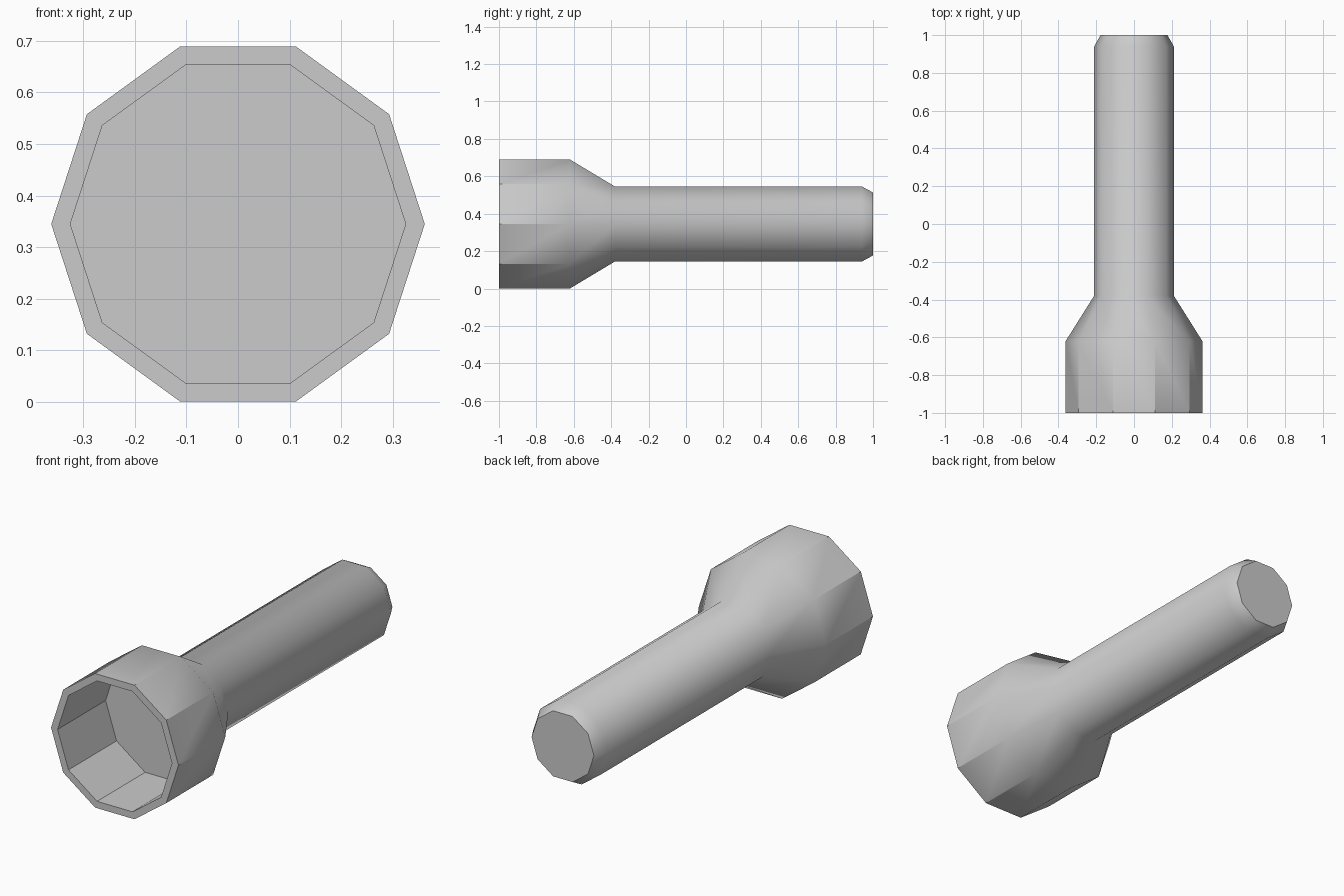
import bpy, bmesh, math

cube = bpy.data.objects.get("Cube")
if cube:
    bpy.data.objects.remove(cube)

SIDES = 10
CENTRE_Z = 0.345

grey = bpy.data.materials.new("plain grey")
grey.use_nodes = True
colour = (0.6, 0.6, 0.6, 1)
grey.diffuse_color = colour
grey.node_tree.nodes["Principled BSDF"].inputs["Base Color"].default_value = colour


def lathe(name, profile):
    """Closed ten-sided turning of (radius, y) rings along the y axis."""
    bm = bmesh.new()
    rings = []
    for radius, y in profile:
        angles = [math.tau * i / SIDES for i in range(SIDES)]
        rings.append([bm.verts.new((radius * math.cos(a), y, CENTRE_Z + radius * math.sin(a)))
                      for a in angles])
    for a, b in zip(rings, rings[1:]):
        for i in range(SIDES):
            j = (i + 1) % SIDES
            bm.faces.new((a[i], a[j], b[j], b[i]))
    bm.faces.new(rings[0])
    bm.faces.new(rings[-1])
    bmesh.ops.recalc_face_normals(bm, faces=bm.faces)
    mesh = bpy.data.meshes.new(name)
    bm.to_mesh(mesh)
    bm.free()
    mesh.materials.append(grey)
    obj = bpy.data.objects.new(name, mesh)
    bpy.context.collection.objects.link(obj)
    return obj


# Hollow head, tapered neck and chamfered handle in one turned shell
body = lathe("torch_body", [
    (0.325, -0.61),   # recess floor
    (0.325, -1.0),    # inner lip
    (0.362, -1.0),    # outer lip
    (0.362, -0.62),   # head
    (0.211, -0.38),   # neck
    (0.211, 0.94),    # handle
    (0.177, 1.0),     # end cap
])

# Soft neck and chamfer, sharp long edges
bpy.ops.object.select_all(action="DESELECT")
body.select_set(True)
bpy.context.view_layer.objects.active = body
bpy.ops.object.shade_smooth_by_angle(angle=math.radians(34))
